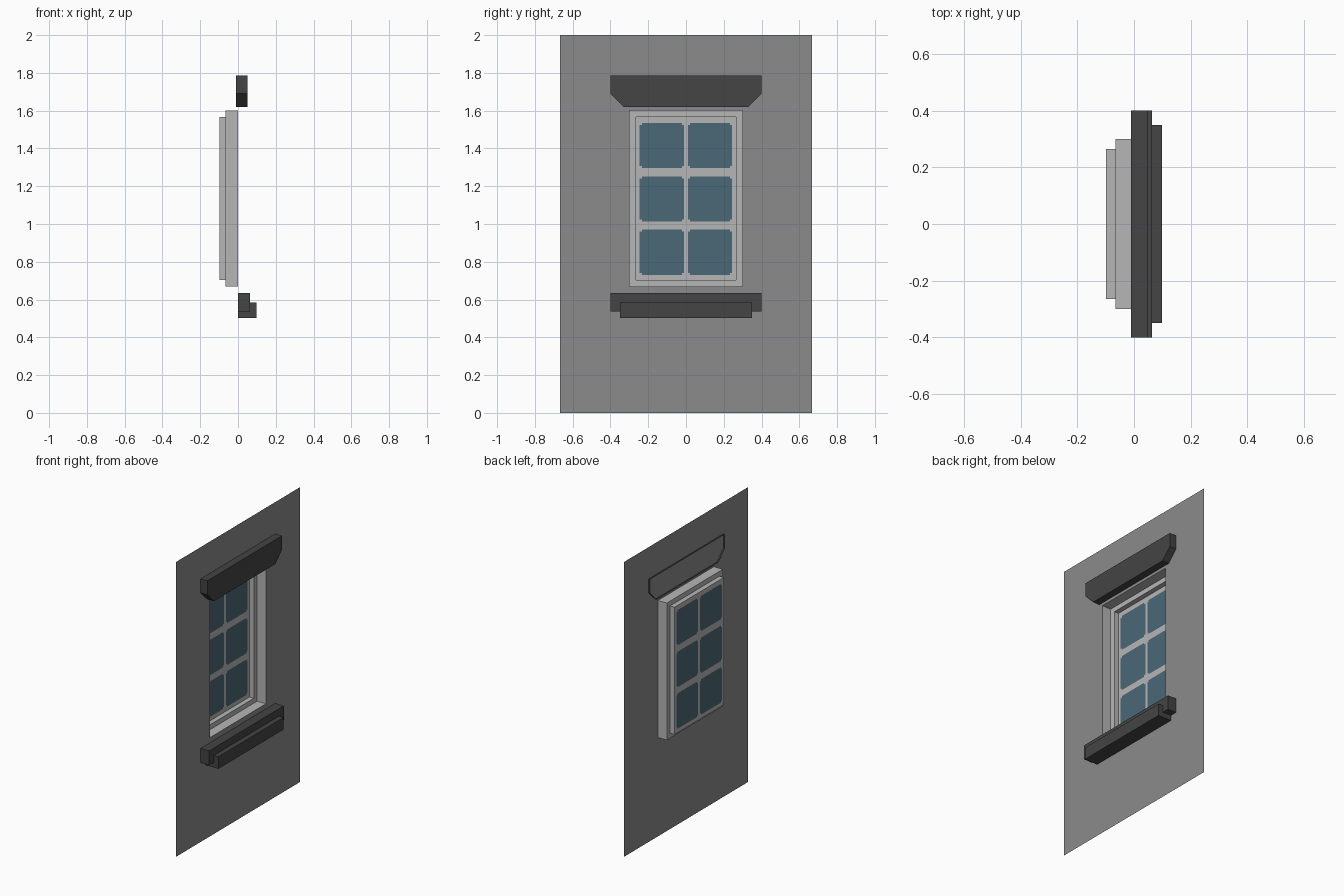
import bpy, bmesh

if "Cube" in bpy.data.objects:
    bpy.data.objects.remove(bpy.data.objects["Cube"])


def material(name, r, g, b):
    m = bpy.data.materials.new(name)
    m.diffuse_color = (r, g, b, 1)
    m.use_nodes = True
    m.node_tree.nodes["Principled BSDF"].inputs["Base Color"].default_value = m.diffuse_color
    return m


WALL = material("wall grey", 0.26, 0.26, 0.26)
STONE = material("dark stone", 0.058, 0.058, 0.058)
FRAME = material("pale frame", 0.47, 0.47, 0.47)
GLASS = material("blue glass", 0.07, 0.14, 0.185)


def finish(name, bm, *mats):
    me = bpy.data.meshes.new(name)
    bm.to_mesh(me)
    bm.free()
    for m in mats:
        me.materials.append(m)
    ob = bpy.data.objects.new(name, me)
    bpy.context.collection.objects.link(ob)
    return ob


def rect(w, z0, z1):
    # counter-clockwise when seen from +x
    return [(-w, z0), (w, z0), (w, z1), (-w, z1)]


def ring_strip(bm, loops):
    """Join successive (x, profile) loops with quads."""
    rows = [[bm.verts.new((x, y, z)) for y, z in p] for x, p in loops]
    for a, b in zip(rows, rows[1:]):
        n = len(a)
        for i in range(n):
            j = (i + 1) % n
            bm.faces.new((a[i], a[j], b[j], b[i]))
    return rows


def block(name, profile, x0, x1):
    """Stone block against the wall: sides and front cap, open at the back."""
    bm = bmesh.new()
    rows = ring_strip(bm, [(x0, profile), (x1, profile)])
    bm.faces.new(rows[-1])
    finish(name, bm, STONE)


OUTER = rect(0.30, 0.67, 1.60)
INNER = rect(0.265, 0.703, 1.567)

# Wall sheet with the window opening
bm = bmesh.new()
ring_strip(bm, [(0, rect(0.667, 0, 2)), (0, OUTER)])
finish("wall", bm, WALL)

# Stepped reveal running back from the opening
bm = bmesh.new()
ring_strip(bm, [(0, OUTER), (-0.066, OUTER), (-0.066, INNER), (-0.099, INNER)])
finish("window_frame", bm, FRAME)

# Sash sheet: grid of cut faces, panes with clipped corners
C = 0.011
pane_y = [(-0.245, -0.011), (0.011, 0.243)]
pane_z = [(0.73, 0.97), (1.012, 1.252), (1.296, 1.535)]


def cuts(panes, lo, hi):
    out = [lo]
    for a, b in panes:
        out += [a, a + C, b - C, b]
    return out + [hi]


def zone(panes, v):
    """0 outside a pane, 1 in its edge band, 2 in its middle."""
    for a, b in panes:
        if a < v < b:
            return 2 if a + C < v < b - C else 1
    return 0


ys, zs = cuts(pane_y, -0.265, 0.265), cuts(pane_z, 0.703, 1.567)
bm = bmesh.new()
grid = [[bm.verts.new((-0.099, y, z)) for z in zs] for y in ys]
for i in range(len(ys) - 1):
    for j in range(len(zs) - 1):
        f = bm.faces.new((grid[i][j], grid[i + 1][j], grid[i + 1][j + 1], grid[i][j + 1]))
        a = zone(pane_y, (ys[i] + ys[i + 1]) / 2)
        b = zone(pane_z, (zs[j] + zs[j + 1]) / 2)
        f.material_index = 1 if a and b and a + b > 2 else 0
finish("window_sash", bm, FRAME, GLASS)

# Lintel with angled lower corners
block("lintel", [(-0.33, 1.62), (0.33, 1.62), (0.40, 1.69), (0.40, 1.785),
                 (-0.40, 1.785), (-0.40, 1.69)], -0.01, 0.05)

# Two-step sill
block("sill_upper", rect(0.40, 0.538, 0.635), 0, 0.064)
block("sill_lower", rect(0.35, 0.503, 0.585), 0, 0.098)
